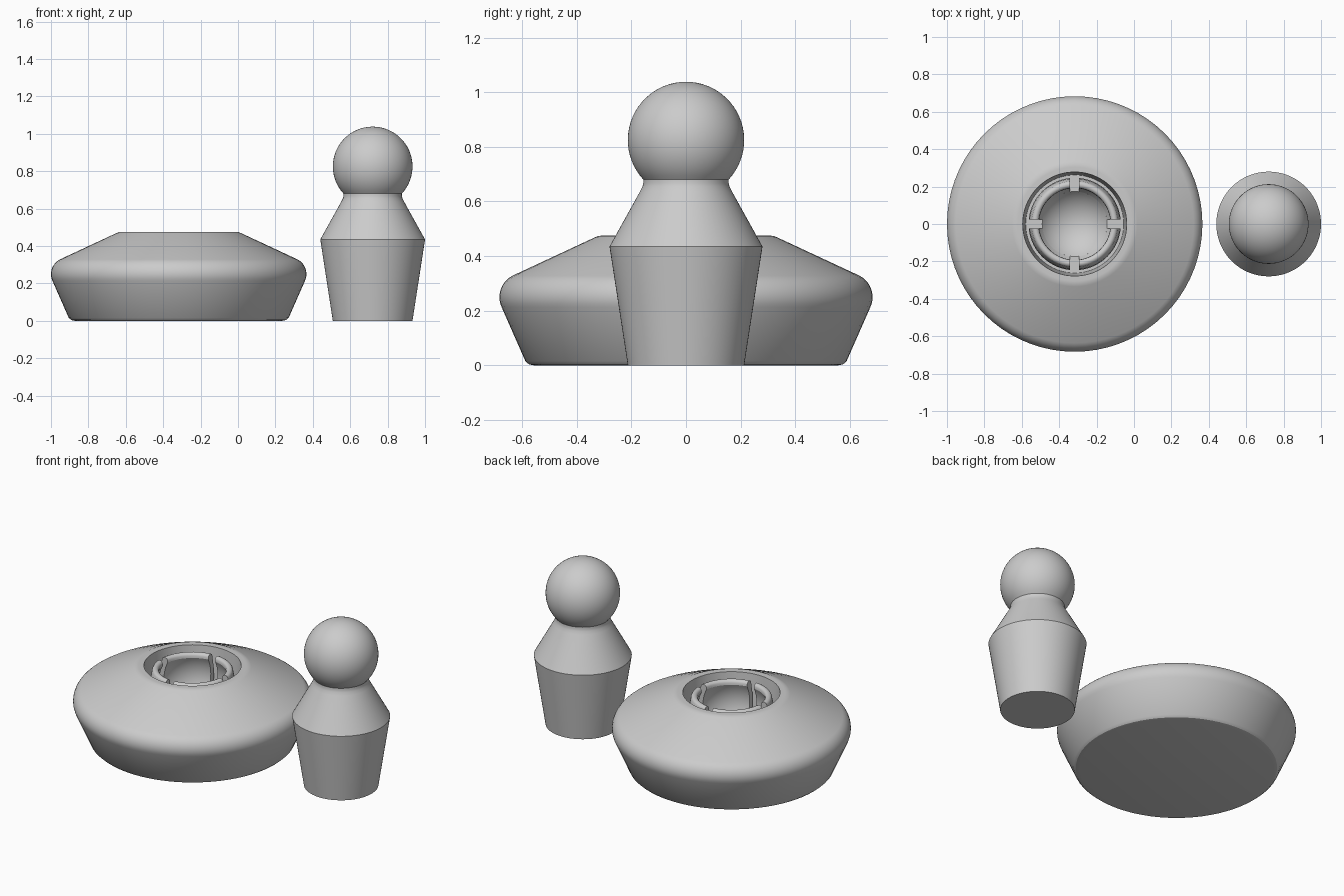
import bpy, bmesh
from math import sin, cos, pi, asin, sqrt, radians

cube = bpy.data.objects.get("Cube")
if cube:
    bpy.data.objects.remove(cube, do_unlink=True)

grey = bpy.data.materials.new("light_grey")
grey.use_nodes = True
grey.diffuse_color = (0.6, 0.6, 0.6, 1)
grey.node_tree.nodes["Principled BSDF"].inputs["Base Color"].default_value = (0.6, 0.6, 0.6, 1)


def finish(name, bm, x):
    bmesh.ops.remove_doubles(bm, verts=bm.verts, dist=1e-5)
    bmesh.ops.recalc_face_normals(bm, faces=bm.faces)
    mesh = bpy.data.meshes.new(name)
    bm.to_mesh(mesh)
    bm.free()
    mesh.materials.append(grey)
    obj = bpy.data.objects.new(name, mesh)
    bpy.context.collection.objects.link(obj)
    obj.location.x = x
    bpy.ops.object.select_all(action='DESELECT')
    obj.select_set(True)
    bpy.context.view_layer.objects.active = obj
    bpy.ops.object.shade_smooth_by_angle(angle=radians(30))
    return obj


def lathe(name, profile, x, steps=72):
    """Spin an (r, z) profile about the vertical axis."""
    bm = bmesh.new()
    verts = [bm.verts.new((r, 0, z)) for r, z in profile]
    edges = [bm.edges.new(pair) for pair in zip(verts, verts[1:])]
    bmesh.ops.spin(bm, geom=verts + edges, cent=(0, 0, 0), axis=(0, 0, 1),
                   angle=2 * pi, steps=steps, use_duplicate=False)
    return finish(name, bm, x)


def arc(radius, z, a0, a1, n, r=0):
    """Arc points, angles in degrees measured from the outward direction."""
    pts = [radians(a0 + (a1 - a0) * i / n) for i in range(n + 1)]
    return [(max(0, r + radius * cos(a)), z + radius * sin(a)) for a in pts]


# Peg: tapered body, cone shoulder, small neck fillet and ball
peg = [(0, 0), (0.213, 0), (0.28, 0.435), (0.168, 0.637), (0.159, 0.655), (0.156, 0.667)]
lathe("ball_peg", peg + arc(0.213, 0.825, -43, 90, 24), 0.72)

# Base: rounded disc, recess wall, trench floor and lower socket bowl
BASE_X, SOCKET_Z, SOCKET_R, FLOOR = -0.317, 0.33, 0.217, 0.2
base = [(0, 0), (0.555, 0), (0.575, 0.004), (0.588, 0.016)]
base += arc(0.088, 0.25, -25, 62, 9, 0.595)
base += [(0.335, 0.468), (0.32, 0.474), (0.305, 0.475), (0.278, 0.475), (0.262, FLOOR)]
dip = asin((SOCKET_Z - FLOOR) / SOCKET_R) * 180 / pi
base += arc(SOCKET_R, SOCKET_Z, -dip, -90, 12)
lathe("socket_base", base, BASE_X)

# Claws: four curved fingers gripping the ball, split by straight slots
HALF_SLOT, STEPS = 0.024, 14
claw = arc(SOCKET_R, SOCKET_Z, -dip, 28, 12)
claw += arc(0.02, 0.44, 190, 20, 6, 0.212)
claw += [(0.243, 0.38), (0.247, 0.32), (0.245, FLOOR)]
for k, side in enumerate(("back_left", "back_right", "front_right", "front_left")):
    bm = bmesh.new()
    sections = []
    for i in range(STEPS + 1):
        ring = []
        for r, z in claw:
            edge = asin(HALF_SLOT / r)
            a = k * pi / 2 + edge + (pi / 2 - 2 * edge) * i / STEPS
            ring.append(bm.verts.new((r * cos(a), r * sin(a), z)))
        sections.append(ring)
    for s, t in zip(sections, sections[1:]):
        for j in range(len(s)):
            m = (j + 1) % len(s)
            bm.faces.new((s[j], s[m], t[m], t[j]))
    bm.faces.new(sections[0])
    bm.faces.new(sections[-1])
    finish("socket_claw_" + side, bm, BASE_X)
